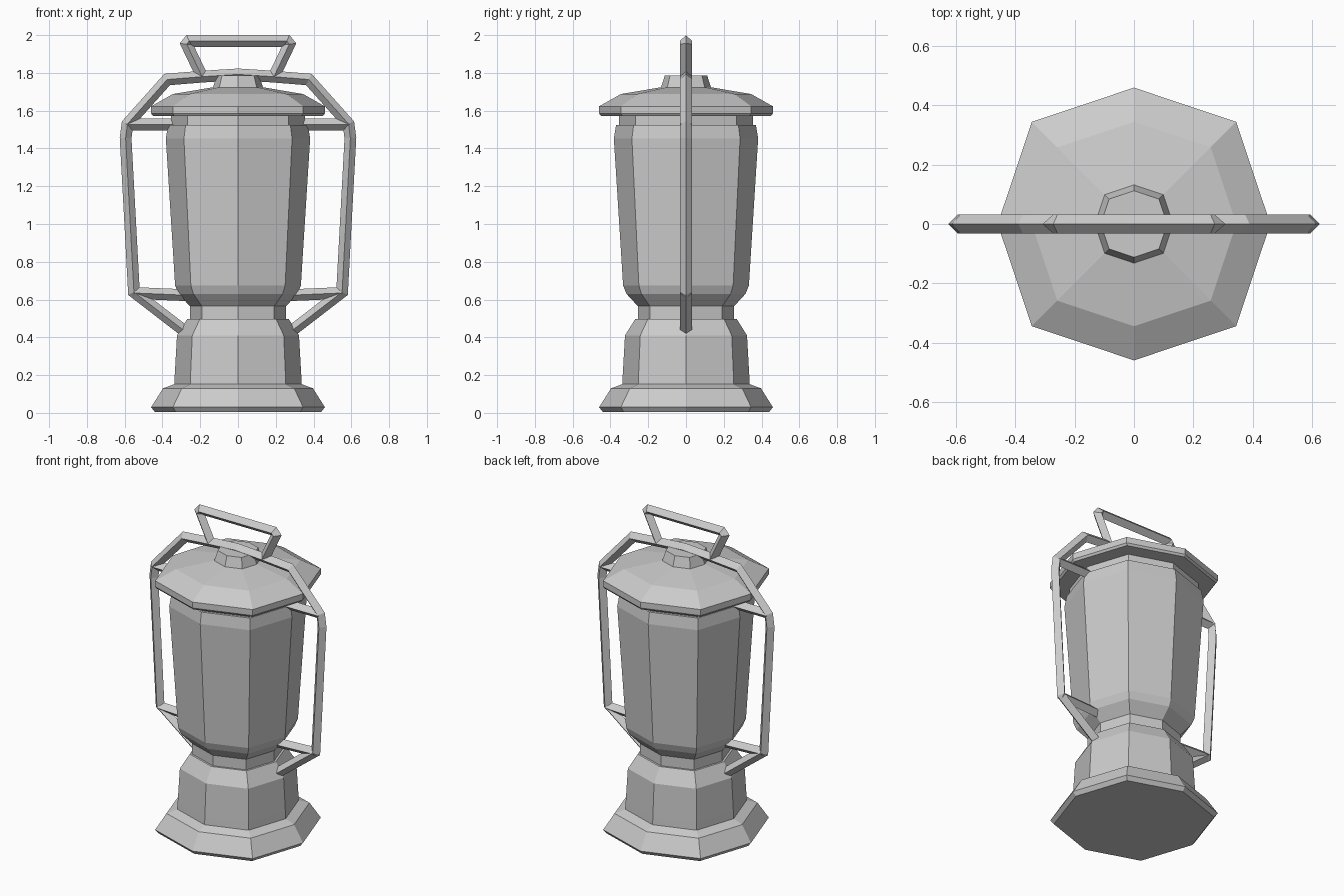
import bpy
import bmesh
import math
from mathutils import Vector

cube = bpy.data.objects.get("Cube")
if cube:
    bpy.data.objects.remove(cube)

metal = bpy.data.materials.new("plain grey")
metal.use_nodes = True
GREY = (0.6, 0.6, 0.6, 1)
metal.diffuse_color = GREY
metal.node_tree.nodes["Principled BSDF"].inputs["Base Color"].default_value = GREY


def add_object(name, bm):
    bmesh.ops.recalc_face_normals(bm, faces=bm.faces)
    mesh = bpy.data.meshes.new(name)
    bm.to_mesh(mesh)
    bm.free()
    mesh.materials.append(metal)
    obj = bpy.data.objects.new(name, mesh)
    bpy.context.collection.objects.link(obj)
    return obj


def skin(bm, rings):
    """Bridge consecutive rings and cap both ends."""
    n = len(rings[0])
    for a, b in zip(rings, rings[1:]):
        for i in range(n):
            j = (i + 1) % n
            bm.faces.new((a[i], a[j], b[j], b[i]))
    bm.faces.new(rings[0])
    bm.faces.new(rings[-1])


def octagonal(name, profile):
    """Eight-sided turned part; corners on the diagonals sit slightly wider."""
    bm = bmesh.new()
    rings = []
    for r, z in profile:
        ring = []
        for i in range(8):
            a = i * math.pi / 4
            rad = r * (1.06 if i % 2 else 1.0)
            ring.append(bm.verts.new((rad * math.cos(a), rad * math.sin(a), z)))
        rings.append(ring)
    skin(bm, rings)
    return add_object(name, bm)


def rod(name, path, radius=0.031):
    """Diamond-section rod along an x-z path, with mitred corners."""
    bm = bmesh.new()
    pts = [Vector((x, 0, z)) for x, z in path]
    dirs = [(b - a).normalized() for a, b in zip(pts, pts[1:])]
    rings = []
    for i, p in enumerate(pts):
        before = dirs[max(i - 1, 0)]
        after = dirs[min(i, len(dirs) - 1)]
        t = (before + after).normalized()
        side = Vector((-t.z, 0, t.x)) * (radius / t.dot(after))
        depth = Vector((0, radius + 0.001, 0))
        rings.append([bm.verts.new(p + o) for o in (side, depth, -side, -depth)])
    skin(bm, rings)
    return add_object(name, bm)


def mirrored(half):
    return half + [(-x, z) for x, z in reversed(half) if x != 0]


# Foot and fuel tank
octagonal("foot", [(0.44, 0.005), (0.46, 0.03), (0.397, 0.13), (0.338, 0.152)])
octagonal("tank", [(0.338, 0.14), (0.335, 0.2), (0.323, 0.41), (0.268, 0.498)])
octagonal("neck", [(0.255, 0.48), (0.255, 0.58)])

# Main body and collar
octagonal("body", [(0.255, 0.565), (0.315, 0.63), (0.333, 0.675),
                   (0.382, 1.453), (0.37, 1.525)])
octagonal("collar", [(0.355, 1.515), (0.355, 1.58)])

# Lid and cap
octagonal("lid", [(0.45, 1.572), (0.46, 1.585), (0.46, 1.623),
                  (0.345, 1.688), (0.12, 1.726)])
octagonal("cap", [(0.135, 1.715), (0.112, 1.787)])

# Carrying frame and top grip
rod("frame", mirrored([(-0.285, 0.435), (-0.551, 0.64), (-0.595, 1.455),
                       (-0.585, 1.53), (-0.375, 1.765), (-0.19, 1.78),
                       (0, 1.792)]))
rod("grip", mirrored([(-0.19, 1.78), (-0.272, 1.952), (-0.258, 1.969)]))

# Cross bars joining the frame to the body
for side, word in ((-1, "right"), (1, "left")):
    rod(word + "_upper_bar", [(side * 0.59, 1.527), (side * 0.33, 1.527)])
    rod(word + "_lower_bar", [(side * 0.553, 0.635), (side * 0.25, 0.622)])
